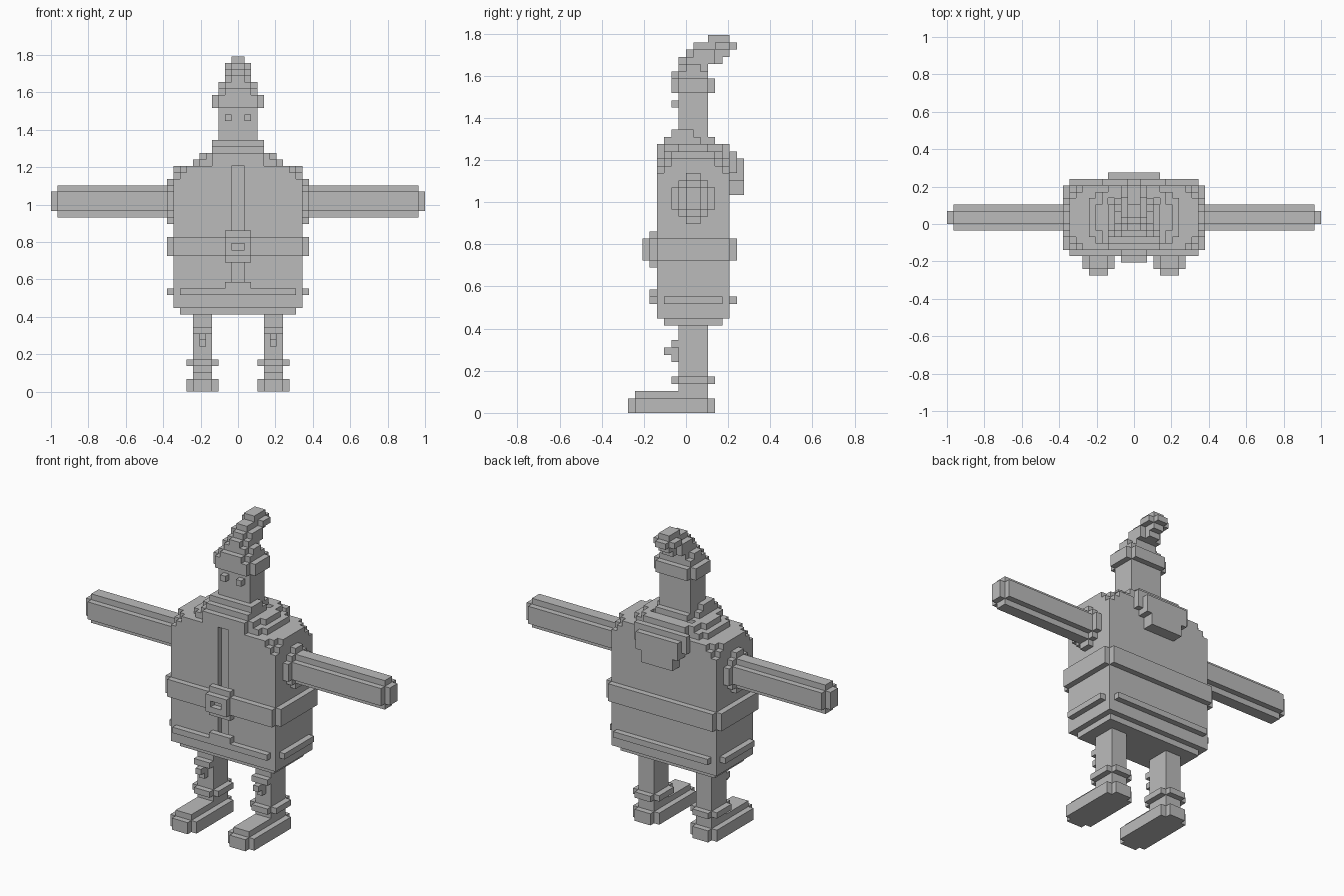
import bpy, bmesh, math
from mathutils import Vector

if "Cube" in bpy.data.objects:
    bpy.data.objects.remove(bpy.data.objects["Cube"])

U = 2 / 58  # one block

grey = bpy.data.materials.new("plain_grey")
grey.diffuse_color = (0.5, 0.5, 0.5, 1)
grey.use_nodes = True
grey.node_tree.nodes["Principled BSDF"].inputs["Base Color"].default_value = grey.diffuse_color


def cells(boxes):
    """Grid cells filled by boxes (x0, x1, y0, y1, z0, z1)."""
    return {(x, y, z) for a, b, c, d, e, f in boxes
            for x in range(a, b) for y in range(c, d) for z in range(e, f)}


def part(name, boxes, cut=(), side=1):
    """Make one clean shell around a union of boxes; side -1 mirrors it in x."""
    solid = cells(boxes) - cells(cut)
    if side < 0:
        solid = {(-x - 1, y, z) for x, y, z in solid}
    bm = bmesh.new()
    verts = {}
    for c in solid:
        for axis in range(3):
            for s in (0, 1):
                n = list(c)
                n[axis] += 2 * s - 1
                if tuple(n) in solid:
                    continue
                u, v = (axis + 1) % 3, (axis + 2) % 3
                quad = []
                for du, dv in ((0, 0), (1, 0), (1, 1), (0, 1)):
                    p = list(c)
                    p[axis] += s
                    p[u] += du
                    p[v] += dv
                    p = tuple(p)
                    if p not in verts:
                        verts[p] = bm.verts.new(Vector(p) * U)
                    quad.append(verts[p])
                bm.faces.new(quad if s else quad[::-1])
    bmesh.ops.dissolve_limit(bm, angle_limit=math.radians(1),
                             verts=bm.verts[:], edges=bm.edges[:])
    me = bpy.data.meshes.new(name)
    bm.to_mesh(me)
    bm.free()
    me.materials.append(grey)
    bpy.context.collection.objects.link(bpy.data.objects.new(name, me))


def plus(x0, x1, y0, y1, z0, z1):
    """Slab with notched vertical corners."""
    return [(x0, x1, y0 + 1, y1 - 1, z0, z1), (x0 + 1, x1 - 1, y0, y1, z0, z1)]


# coat with stepped shoulders and a front groove
part("coat",
     [(-9, 9, -3, 5, 12, 13), (-10, 10, -4, 6, 13, 33)]
     + plus(-10, 10, -4, 6, 33, 34)
     + [(-10, 10, -2, 4, 34, 35), (-9, 9, -3, 5, 34, 35), (-8, 8, -4, 6, 34, 35)],
     cut=[(-1, 1, -4, -3, 16, 35)])

# belt and buckle
part("belt", plus(-11, 11, -5, 7, 21, 24), cut=[(-10, 10, -4, 6, 21, 24)])
part("buckle", [(-2, 2, -5, -4, 20, 25), (-2, 2, -6, -5, 21, 24)],
     cut=[(-1, 1, -6, -5, 22, 23)])

# hem trim on four sides
part("front_trim", [(-9, 9, -5, -4, 15, 16), (-2, 2, -5, -4, 16, 17)])
part("back_trim", [(-9, 9, 6, 7, 15, 16)])

# collar around the neck, stepped upward
part("collar",
     [(-7, 7, -2, 4, 35, 36), (-6, 6, -3, 5, 35, 36), (-4, 4, -4, 6, 35, 36),
      (-6, 6, -1, 3, 36, 37), (-5, 5, -3, 5, 36, 37), (-4, 4, -4, 6, 36, 37),
      (-4, 4, -3, 2, 37, 38), (-3, 3, 3, 4, 37, 38),
      (-4, 4, -2, 1, 38, 39)],
     cut=[(-3, 3, -1, 3, 36, 39), (-4, 4, 3, 4, 36, 37)])

# hood hanging on the back
part("hood", [(-5, 5, 6, 7, 33, 36), (-4, 4, 6, 8, 32, 35),
              (-3, 3, 6, 8, 30, 32)])

# head
part("head", [(-3, 3, -1, 3, 35, 44)])

# hat: brim, stepped cone and bent tip
part("hat_brim", plus(-4, 4, -2, 4, 44, 46))
part("hat",
     [(-3, 3, -1, 3, 46, 47), (-2, 2, -2, 3, 46, 47),
      (-3, 3, 0, 2, 47, 48), (-2, 2, -1, 3, 47, 48),
      (-2, 2, 0, 4, 48, 49), (-1, 1, -1, 5, 48, 49),
      (-2, 2, 1, 4, 49, 50), (-1, 1, 0, 5, 49, 50),
      (-1, 1, 1, 5, 50, 51)])
part("hat_tip", [(-1, 1, 3, 6, 51, 52), (-2, 2, 4, 6, 50, 51),
                 (-1, 1, 5, 7, 50, 51), (-1, 1, 5, 6, 49, 50)])

for s, label in ((1, "left"), (-1, "right")):
    # eye
    part(label + "_eye", [(1, 2, -2, -1, 42, 43)], side=s)
    # side trim
    part(label + "_side_trim", [(10, 11, -3, 5, 15, 16)], side=s)
    # round cuff where the arm joins
    part(label + "_shoulder_ring",
         [(10, 11, -2, 4, 28, 31), (10, 11, -1, 3, 27, 32), (10, 11, 0, 2, 26, 33)],
         side=s)
    # arm with notched corners and a smaller tip
    part(label + "_arm",
         [(11, 28, -1, 3, 28, 31), (11, 28, 0, 2, 27, 32), (28, 29, 0, 2, 28, 31)],
         side=s)
    # leg with knee bump
    part(label + "_leg",
         [(4, 7, -1, 3, 3, 12), (4, 7, -2, -1, 9, 10),
          (5, 6, -2, -1, 7, 9), (5, 6, -3, -2, 8, 9)], side=s)
    # ankle cuff
    part(label + "_ankle_cuff", plus(3, 8, -2, 4, 4, 5),
         cut=[(4, 7, -1, 3, 4, 5)], side=s)
    # shoe
    part(label + "_shoe", plus(3, 8, -8, 4, 0, 2) + [(4, 7, -7, 3, 2, 3)], side=s)
